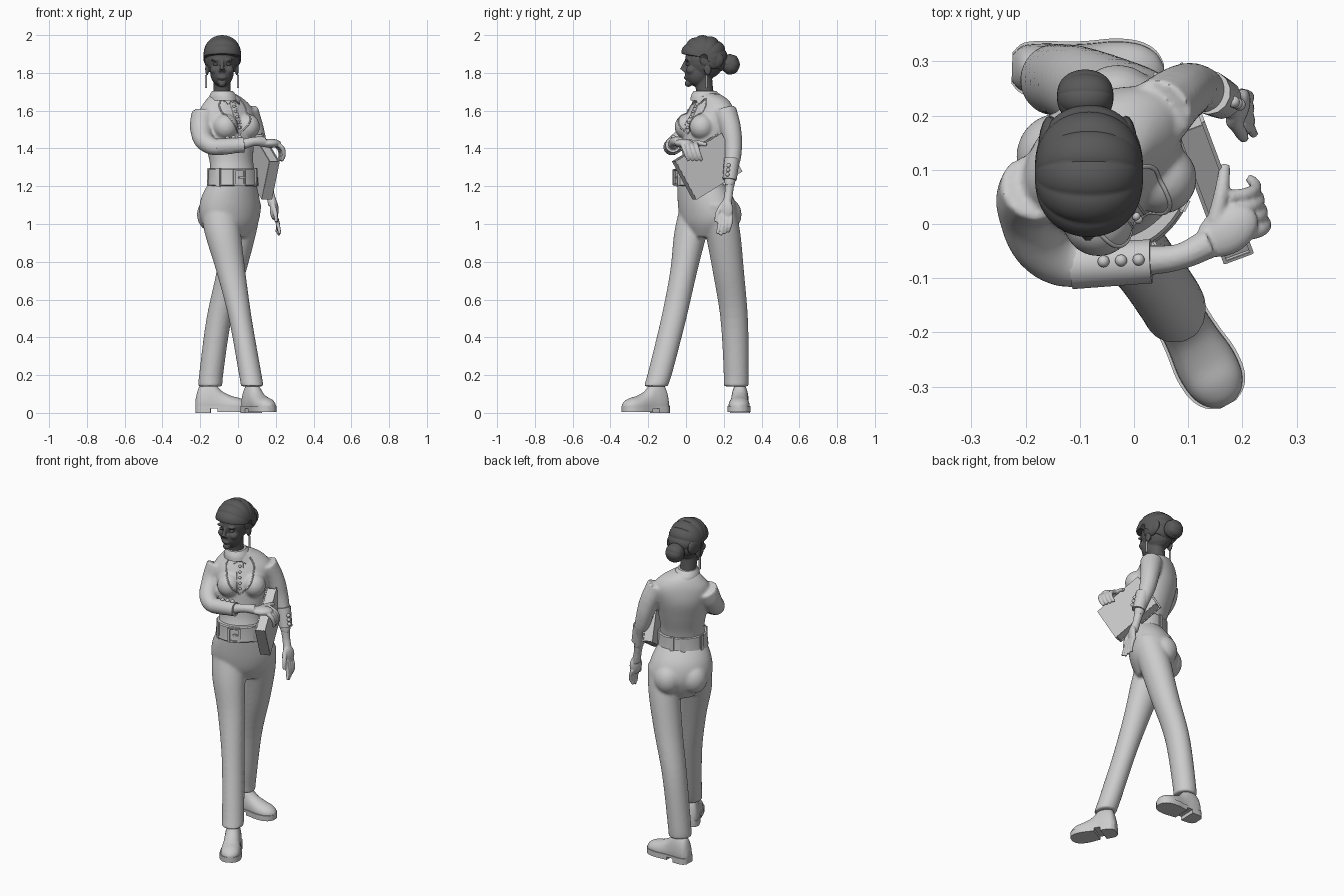
import bpy, bmesh
from math import sin, cos, pi, radians, atan2
from mathutils import Vector, Matrix

if "Cube" in bpy.data.objects:
    bpy.data.objects.remove(bpy.data.objects["Cube"])


def activate(objs):
    bpy.ops.object.select_all(action='DESELECT')
    for o in objs:
        o.select_set(True)
    bpy.context.view_layer.objects.active = objs[0]


def from_bm(name, bm):
    bmesh.ops.recalc_face_normals(bm, faces=bm.faces)
    me = bpy.data.meshes.new(name)
    bm.to_mesh(me)
    bm.free()
    o = bpy.data.objects.new(name, me)
    bpy.context.collection.objects.link(o)
    return o


def skin(name, loops):
    """Closed surface through equal-length point loops."""
    bm = bmesh.new()
    vs = [[bm.verts.new(p) for p in lp] for lp in loops]
    n = len(vs[0])
    for a, b in zip(vs, vs[1:]):
        for j in range(n):
            bm.faces.new((a[j], a[(j + 1) % n], b[(j + 1) % n], b[j]))
    bm.faces.new(vs[0])
    bm.faces.new(vs[-1])
    return from_bm(name, bm)


def refine(rows, k=5):
    """Catmull-Rom interpolation of rows of numbers."""
    out = []
    for i in range(len(rows) - 1):
        p = [rows[max(i - 1, 0)], rows[i], rows[i + 1], rows[min(i + 2, len(rows) - 1)]]
        for s in range(k):
            t = s / k
            out.append([b + .5 * t * (c - a + t * (2*a - 5*b + 4*c - d + t * (3*(b - c) + d - a)))
                        for a, b, c, d in zip(*p)])
    return out + [list(rows[-1])]


def loft(name, rings, yaw=0, n=40, smooth=True):
    """Horizontal ellipses (x, y, z, half width, half depth) turned by yaw."""
    y = radians(yaw)
    return skin(name, [[(cx + a*cos(t)*cos(y) - b*sin(t)*sin(y), cy + a*cos(t)*sin(y) + b*sin(t)*cos(y), z)
                        for t in (2*pi*j/n for j in range(n))]
                       for cx, cy, z, a, b in (refine(rings) if smooth else rings)])


def tube(name, pts, r=1.0):
    """Round limb through points (x, y, z[, radius])."""
    cu = bpy.data.curves.new(name, 'CURVE')
    cu.dimensions, cu.bevel_depth, cu.bevel_resolution = '3D', r, 5
    cu.use_fill_caps, cu.resolution_u = True, 8
    sp = cu.splines.new('BEZIER')
    sp.bezier_points.add(len(pts) - 1)
    for bp, p in zip(sp.bezier_points, pts):
        bp.co = p[:3]
        bp.handle_left_type = bp.handle_right_type = 'AUTO'
        bp.radius = p[3] if len(p) > 3 else 1
    o = bpy.data.objects.new(name, cu)
    bpy.context.collection.objects.link(o)
    activate([o])
    bpy.ops.object.convert(target='MESH')
    return bpy.context.view_layer.objects.active


def ball(name, loc, size, yaw=0):
    bm = bmesh.new()
    m = Matrix.Translation(loc) @ Matrix.Rotation(radians(yaw), 4, 'Z') @ Matrix.Diagonal((*size, 1))
    bmesh.ops.create_uvsphere(bm, u_segments=20, v_segments=12, radius=1, matrix=m)
    return from_bm(name, bm)


def box(name, mat, size, bevel=.004):
    bm = bmesh.new()
    bmesh.ops.create_cube(bm, size=1, matrix=mat @ Matrix.Diagonal((*size, 1)))
    bmesh.ops.bevel(bm, geom=bm.edges[:], offset=bevel, segments=2, affect='EDGES')
    return from_bm(name, bm)


def fuse(name, objs, voxel, steps):
    """Merge overlapping parts into one smooth skin."""
    activate(objs)
    bpy.ops.object.join()
    o = bpy.context.view_layer.objects.active
    o.name = o.data.name = name
    bm = bmesh.new()
    bm.from_mesh(o.data)
    bmesh.ops.remove_doubles(bm, verts=bm.verts, dist=.00005)
    bm.to_mesh(o.data)
    bm.free()
    rm = o.modifiers.new('Remesh', 'REMESH')
    rm.mode, rm.voxel_size = 'VOXEL', voxel
    sm = o.modifiers.new('Smooth', 'SMOOTH')
    sm.factor, sm.iterations = .5, steps
    for m in ('Remesh', 'Smooth'):
        bpy.ops.object.modifier_apply(modifier=m)
    return o


def axes(yaw):
    y = radians(yaw)
    return Vector((cos(y), sin(y), 0)), Vector((sin(y), -cos(y), 0))


# Trousers: pelvis, seat and two striding legs
pelvis = loft('pelvis', [(-.043, .12, .93, .09, .085), (-.043, .118, 1.0, .16, .12), (-.043, .116, 1.07, .18, .135),
                         (-.04, .1, 1.15, .165, .13), (-.028, .07, 1.23, .128, .105)], 40)
seat = [ball('seat', (-.03, .215, 1.05), (.08, .08, .09)), ball('seat', (-.14, .125, 1.05), (.078, .08, .09))]
front_leg = loft('front_leg', [(.076, -.16, .14, .06, .063), (.062, -.135, .22, .06, .065), (.012, -.065, .5, .061, .067),
                               (-.038, -.012, .75, .077, .072), (-.08, .025, .95, .096, .088), (-.1, .07, 1.1, .1, .1)])
rear_leg = loft('rear_leg', [(-.147, .265, .14, .064, .066), (-.14, .266, .22, .064, .067), (-.1, .255, .5, .067, .073),
                             (-.035, .224, .75, .078, .083), (.008, .195, .95, .088, .093), (.025, .16, 1.1, .1, .1)])
fuse('trousers', [pelvis, *seat, front_leg, rear_leg], .008, 8)

# Shirt: chest, bust and two sleeves
side, fwd = axes(34)
chest = loft('chest', [(-.027, .068, 1.26, .127, .104), (-.035, .085, 1.33, .122, .1), (-.045, .1, 1.42, .136, .11),
                       (-.055, .115, 1.52, .153, .118), (-.06, .132, 1.6, .158, .1), (-.066, .135, 1.655, .115, .078),
                       (-.075, .115, 1.69, .062, .062)], 34)
bust = [ball('bust', Vector((-.055, .115, 1.515)) + fwd*.085 + side*s*.07, (.066, .066, .068)) for s in (-1, 1)]
left_sleeve = tube('left_sleeve', [(.045, .205, 1.6, .064), (.083, .238, 1.5, .055), (.115, .25, 1.38, .046),
                                   (.145, .238, 1.28, .036), (.163, .23, 1.2, .027)])
right_sleeve = tube('right_sleeve', [(-.18, .07, 1.585, .068), (-.194, .03, 1.5, .06), (-.15, -.062, 1.418, .048),
                                     (-.06, -.074, 1.407, .04), (.035, -.068, 1.42, .033)])
shirt = fuse('shirt', [chest, *bust, left_sleeve, right_sleeve], .008, 6)


def on_chest(s, z, lift=0):
    origin = Vector((-.055, .1, z)) + fwd*.6 + side*s
    hit, loc, nrm, _ = shirt.ray_cast(origin, -fwd)
    return loc + nrm*lift if hit else origin - fwd*.5


# Waistcoat neckline, placket and buttons
for s in (-1, 1):
    edge = refine([(.055, 1.665), (.078, 1.62), (.066, 1.56), (.035, 1.51), (0, 1.475)], 4)
    tube('waistcoat_edge', [on_chest(s*a, z) for a, z in edge], .004)
    tube('placket_edge', [on_chest(s*.016, 1.66 - i*.02) for i in range(9)], .002)
for i in range(6):
    ball('shirt_button', on_chest(0, 1.65 - i*.028, .003), (.008, .008, .008))

# Collar: flared band with two points
loft('collar', [(-.078, .11, 1.655, .076, .088), (-.08, .106, 1.68, .07, .08), (-.082, .1, 1.705, .054, .06)], 20)
for s in (-1, 1):
    p = on_chest(s*.03, 1.655, .006)
    box('collar_point', Matrix.Translation(p) @ Matrix.Rotation(radians(34), 4, 'Z')
        @ Matrix.Rotation(radians(s*35), 4, 'Y') @ Matrix.Rotation(radians(-35), 4, 'X'), (.04, .01, .045))

# Belt with buckle and loops
C = Vector((-.026, .067, 1.247))
belt = loft('belt', [(C.x, C.y, z, .134 + d, .112 + d) for z, d in
                     ((1.2, .002), (1.206, .008), (1.247, .004), (1.288, .004), (1.294, -.002))], 36, smooth=False)


def on_belt(yaw):
    d = axes(yaw)[1]
    _, loc, nrm, _ = belt.ray_cast(C + d*.5, -d)
    return Matrix.Translation(loc) @ Matrix.Rotation(atan2(nrm.x, -nrm.y), 4, 'Z')


m = on_belt(16)
for dx, dz, w, h in ((-.03, 0, .012, .09), (.03, 0, .012, .09), (0, .039, .07, .012), (0, -.039, .07, .012), (.012, 0, .04, .01)):
    box('buckle', m @ Matrix.Translation((dx, -.004, dz)), (w, .016, h))
for yaw in (-35, 75, 130, 185, 215, 270):
    box('belt_loop', on_belt(yaw), (.03, .014, .1))

# Cuffs with buttons
cuffs = {'right_cuff': ((-.115, -.076, 1.408), (.032, -.069, 1.419), .042, (0, .1, 1)),
         'left_cuff': ((.138, .243, 1.345), (.162, .231, 1.235), .039, (1, -.35, .25))}
for name, (a, b, r, out) in cuffs.items():
    a, b, out = Vector(a), Vector(b), Vector(out).normalized()
    tube(name, [(*a, r*1.05), (*b, r*.96)])
    for t in (.4, .62, .84):
        ball('cuff_button', a.lerp(b, t) + out*(r + .001), (.011, .011, .011))

# Hands
left = [tube('wrist', [(.155, .233, 1.24, .027), (.17, .226, 1.16, .022), (.185, .217, 1.1, .025)]),
        ball('palm', (.192, .212, 1.075), (.02, .04, .055), -20)]
for i in range(4):
    y = .183 + .019*i
    left.append(tube('finger', [(.196, y, 1.05, .0115), (.212, y - .006, .995, .0105), (.222 - .006*i, y - .018, .94 + .008*abs(i - 1), .008)]))
left.append(tube('thumb', [(.185, .19, 1.1, .013), (.198, .167, 1.055, .012), (.203, .158, 1.01, .009)]))
fuse('left_hand', left, .0045, 3)
right = [tube('wrist', [(.02, -.068, 1.42, .028), (.085, -.06, 1.437, .024), (.14, -.035, 1.435, .028)]),
         ball('palm', (.172, -.012, 1.427), (.062, .044, .024), 32)]
for i in range(4):
    y = -.02 + .023*i
    x = .222 - .006*i
    right.append(tube('finger', [(x - .03, y, 1.428, .013), (x + .01, y + .008, 1.405, .0125), (x + .02, y + .022, 1.365, .011),
                                 (x + .01, y + .035, 1.335, .009)]))
right.append(tube('thumb', [(.15, .005, 1.432, .016), (.162, .06, 1.43, .014), (.168, .11, 1.42, .01)]))
fuse('right_hand', right, .0045, 3)

# Book held under the hand
n = Vector((.94, .35, 0)).normalized()
h = Vector((n.y, -n.x, 0))
u, v = h*.5 + Vector((0, 0, .866)), h*-.866 + Vector((0, 0, .5))
bm_ = Matrix((n, u, v)).transposed().to_4x4()
bm_.translation = (.128, .112, 1.305)
box('book_pages', bm_ @ Matrix.Translation((0, 0, 0)), (.046, .225, .285), .001)
for s in (-1, 1):
    box('book_cover', bm_ @ Matrix.Translation((s*.026, 0, 0)), (.007, .235, .3), .001)
box('book_spine', bm_ @ Matrix.Translation((0, 0, -.147)), (.056, .235, .007), .001)


# Shoes: upper, welt, heel and front sole
def shoe(x, y, yaw, k):
    start = set(bpy.data.objects)
    secs = refine([(0, .024, .07), (.02, .042, .14), (.06, .047, .165), (.1, .047, .155), (.14, .05, .115),
                   (.19, .056, .09), (.235, .052, .078), (.265, .036, .062), (.28, .012, .045)], 4)
    skin('shoe_upper', [[(a, w*cos(t), .03 + (top - .03)*max(sin(t), 0)**.8 - .004*(sin(t) < 0))
                         for t in (2*pi*j/28 for j in range(28))] for a, w, top in secs])
    for nm, x0, x1, z0, z1 in (('welt', 0, .28, .022, .036), ('heel', 0, .085, 0, .03), ('sole', .11, .28, .004, .03)):
        part = [(a, w + .005) for a, w, _ in secs if x0 <= a <= x1]
        line = part + [(a, -w) for a, w in reversed(part)]
        skin('shoe_' + nm, [[(a, w, z) for a, w in line] for z in (z0, z1)])
    for o in set(bpy.data.objects) - start:
        o.data.transform(Matrix.Translation((x, y, 0)) @ Matrix.Rotation(radians(yaw), 4, 'Z') @ Matrix.Diagonal((k, 1, 1, 1)))


shoe(.045, -.1, -61, .95)
shoe(-.225, .288, -2, 1)

# Head: skull, jaw, features and neck
X = -.085
parts = [ball('skull', (X, .1, 1.87), (.081, .105, .105)), ball('jaw', (X, .06, 1.8), (.062, .066, .074)),
         ball('chin', (X, .012, 1.744), (.022, .019, .019)), ball('lips', (X, .0, 1.775), (.024, .011, .011)),
         tube('nose', [(X, -.002, 1.86, .009), (X, -.015, 1.83, .011), (X, -.02, 1.815, .014)]),
         tube('neck', [(X + .005, .115, 1.62, .05), (X, .1, 1.7, .046), (X, .09, 1.79, .047)])]
for s in (-1, 1):
    parts += [ball('brow', (X + s*.034, .006, 1.868), (.026, .012, .008)), ball('nostril', (X + s*.01, -.008, 1.812), (.009, .011, .008)),
              ball('cheek', (X + s*.038, .03, 1.815), (.026, .03, .025)), ball('ear', (X + s*.079, .115, 1.82), (.01, .02, .034))]
dark = [fuse('head', parts, .005, 3)]
for s in (-1, 1):
    dark.append(ball('eye', (X + s*.033, .012, 1.846), (.015, .012, .008)))
    tube('earring', [(X + s*.085, .11, z, .006) for z in (1.79, 1.755, 1.72)])


# Hair: rolled bands running from side to side, plus the bun
def rolls(name, c, r, bands, lo, hi):
    loops = []
    for i in range(1, 32):
        th = pi*i/32
        lp = []
        for j in range(144):
            a = 360*j/144
            f = .94 + .06*abs(sin(pi*bands*(a - lo)/(hi - lo)))**.6 if lo <= a <= hi else .68
            q = f*sin(th)**.8
            lp.append((c[0] - r[0]*cos(th)*min(1, f + .05), c[1] - r[1]*q*cos(radians(a)), c[2] + r[2]*q*sin(radians(a))))
        loops.append(lp)
    return skin(name, loops)


dark += [rolls('hair', (-.083, .095, 1.882), (.1, .125, .118), 7, 8, 222),
         rolls('bun', (-.09, .235, 1.845), (.052, .05, .055), 7, 0, 360)]
for s in (-1, 1):
    dark.append(ball('side_hair', (X + s*.07, .135, 1.87), (.022, .065, .05)))
mat = bpy.data.materials.new('dark_grey')
mat.diffuse_color = (.1, .1, .1, 1)
mat.use_nodes = True
mat.node_tree.nodes["Principled BSDF"].inputs["Base Color"].default_value = mat.diffuse_color
for o in dark:
    o.data.materials.clear()
    o.data.materials.append(mat)

activate([o for o in bpy.data.objects if o.type == 'MESH'])
bpy.ops.object.shade_smooth_by_angle(angle=radians(42))
